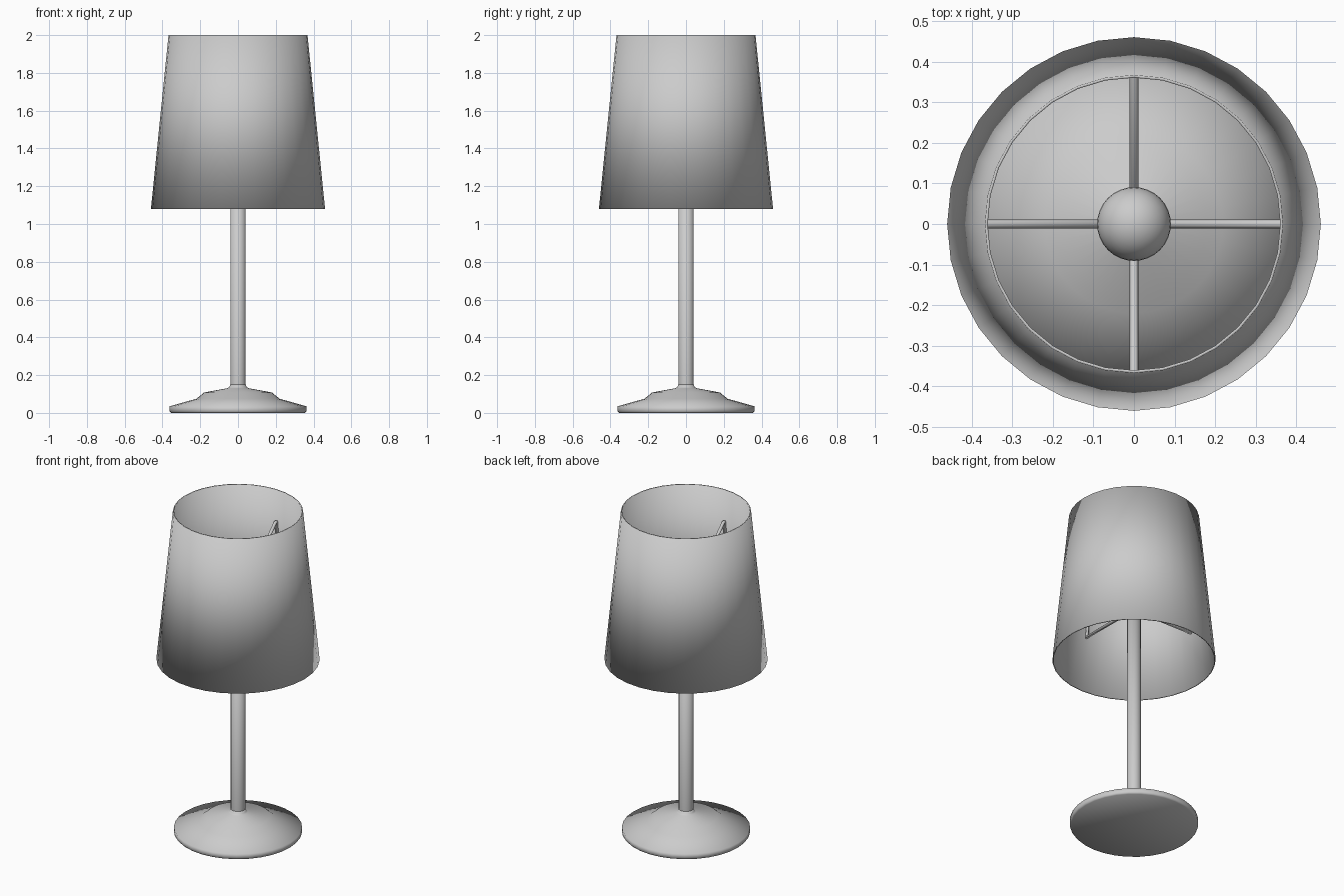
import bpy, bmesh, math

if "Cube" in bpy.data.objects:
    bpy.data.objects.remove(bpy.data.objects["Cube"])

SIDES = 32


def lathe(name, profile, sides=SIDES, closed=False):
    """Revolve (radius, z) points around the z axis."""
    bm = bmesh.new()
    rings = []
    for r, z in profile:
        if r == 0:
            rings.append([bm.verts.new((0, 0, z))] * sides)
        else:
            rings.append([bm.verts.new((r * math.cos(2 * math.pi * i / sides),
                                        r * math.sin(2 * math.pi * i / sides), z))
                          for i in range(sides)])
    pairs = list(zip(rings, rings[1:]))
    if closed:
        pairs.append((rings[-1], rings[0]))
    for a, b in pairs:
        for i in range(sides):
            j = (i + 1) % sides
            bm.faces.new(list(dict.fromkeys((a[i], a[j], b[j], b[i]))))
    bmesh.ops.recalc_face_normals(bm, faces=bm.faces)
    # The whole lamp is softly shaded, rims included
    for f in bm.faces:
        f.smooth = True
    mesh = bpy.data.meshes.new(name)
    bm.to_mesh(mesh)
    bm.free()
    ob = bpy.data.objects.new(name, mesh)
    bpy.context.collection.objects.link(ob)
    return ob


# Stepped round foot flaring into the pole
lathe("base", [(0, 0), (0.355, 0), (0.362, 0.008), (0.362, 0.035),
               (0.22, 0.075), (0.18, 0.108), (0.055, 0.131),
               (0.046, 0.137), (0.041, 0.15), (0, 0.15)])

# Pole with the lamp holder on top
lathe("pole", [(0.041, 0.14), (0.041, 1.5), (0, 1.5)])

# Globe bulb
bpy.ops.mesh.primitive_uv_sphere_add(segments=32, ring_count=16, radius=0.091,
                                     location=(0, 0, 1.57))
bulb = bpy.context.object
bulb.name = "bulb"
bpy.ops.object.shade_smooth()

# Thin tapered shade, open at both ends
lathe("shade", [(0.461, 1.08), (0.368, 2.0), (0.361, 2.0), (0.454, 1.08)], closed=True)

# Four triangular wire brackets holding the shade
for k in range(4):
    curve = bpy.data.curves.new("shade_bracket", 'CURVE')
    curve.dimensions = '3D'
    curve.bevel_depth = 0.011
    curve.bevel_resolution = 1
    path = [(0.02, 1.41), (0.413, 1.41), (0.377, 1.79), (0.366, 1.79), (0.03, 1.45)]
    spline = curve.splines.new('POLY')
    spline.points.add(len(path) - 1)
    for p, (r, z) in zip(spline.points, path):
        p.co = (r, 0, z, 1)
    ob = bpy.data.objects.new(f"shade_bracket_{k + 1}", curve)
    ob.rotation_euler.z = k * math.pi / 2
    bpy.context.collection.objects.link(ob)
